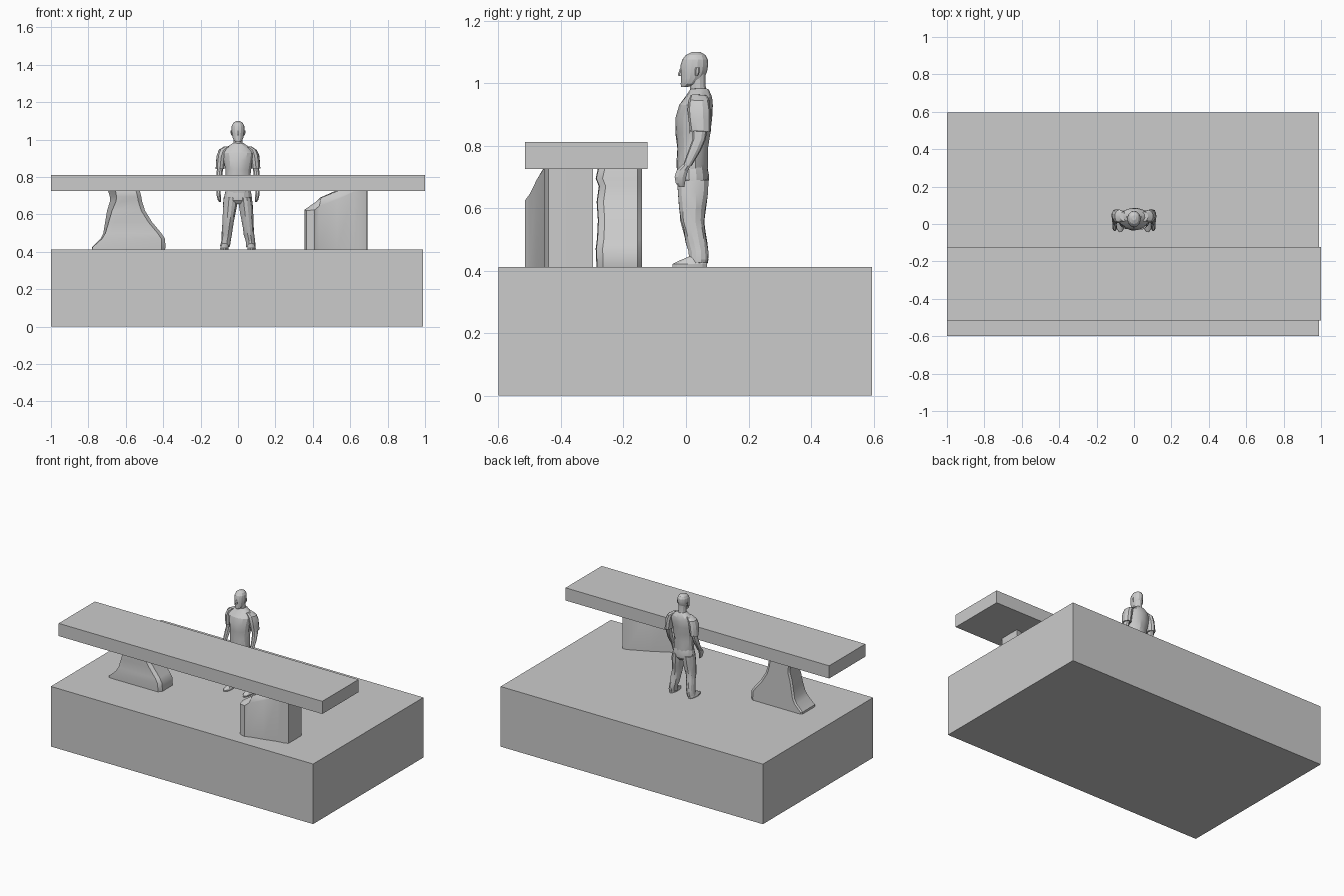
import bpy, bmesh, math, random
from mathutils import Vector

random.seed(4)


def mesh_object(name, bm, smooth_deg=None):
    bmesh.ops.recalc_face_normals(bm, faces=bm.faces)
    me = bpy.data.meshes.new(name)
    bm.to_mesh(me)
    bm.free()
    ob = bpy.data.objects.new(name, me)
    bpy.context.collection.objects.link(ob)
    if smooth_deg:
        bpy.ops.object.select_all(action='DESELECT')
        ob.select_set(True)
        bpy.context.view_layer.objects.active = ob
        bpy.ops.object.shade_smooth_by_angle(angle=math.radians(smooth_deg))
    return ob


def box(name, lo, hi):
    bm = bmesh.new()
    bmesh.ops.create_cube(bm, size=1)
    for v in bm.verts:
        v.co = Vector([lo[i] + (v.co[i] + 0.5) * (hi[i] - lo[i]) for i in range(3)])
    return mesh_object(name, bm)


def skin(name, loops, smooth_deg=None):
    """Bridge matching closed loops and cap both ends."""
    bm = bmesh.new()
    rows = [[bm.verts.new(p) for p in loop] for loop in loops]
    n = len(rows[0])
    for a, b in zip(rows, rows[1:]):
        for i in range(n):
            j = (i + 1) % n
            bm.faces.new((a[i], a[j], b[j], b[i]))
    bm.faces.new(rows[0])
    bm.faces.new(rows[-1])
    return mesh_object(name, bm, smooth_deg)


def body_part(name, rings, sides=12, mirror=1, fold=0.0):
    """Loft ellipses given as (cx, cy, z, rx, ry); fold roughens cloth."""
    loops = []
    for cx, cy, z, rx, ry in rings:
        loop = []
        for i in range(sides):
            a = 2 * math.pi * (i + 0.5) / sides
            k = 1 + random.uniform(-fold, fold)
            loop.append((mirror * (cx + rx * k * math.cos(a)), cy + ry * k * math.sin(a),
                         z + random.uniform(-fold, fold) * 0.03))
        loops.append(loop)
    return skin(name, loops, 20)


# Base block and long slab
box("base_block", (-1, -0.6, 0), (0.99, 0.595, 0.412))
box("slab_top", (-1, -0.515, 0.725), (1, -0.123, 0.812))

# Left pedestal: flared foot, rows are (z, left x, right x, front y)
flare = [(0.412, -0.78, -0.39, -0.285), (0.425, -0.78, -0.388, -0.285), (0.47, -0.735, -0.39, -0.287),
         (0.50, -0.72, -0.41, -0.283), (0.56, -0.71, -0.46, -0.28), (0.62, -0.70, -0.497, -0.284),
         (0.67, -0.685, -0.513, -0.277), (0.695, -0.685, -0.517, -0.287), (0.726, -0.695, -0.525, -0.28)]
loops = []
for z, l, r, f in flare:
    t = (z - 0.412) / 0.314
    fl = l + 0.04 * t
    loops.append([(fl, f, z), (fl + 0.03, f - 0.002, z), (r - 0.02, f, z), (r, f + 0.02, z),
                  (r, -0.155, z), (r - 0.02, -0.14, z), (l + 0.01, -0.14, z), (l, -0.15, z)])
skin("left_pedestal", loops, 35)

# Right pedestal: upright block with a chipped front-left shoulder
plan = [(0.355, -0.455), (0.365, -0.50), (0.41, -0.515), (0.435, -0.50), (0.53, -0.48), (0.62, -0.455),
        (0.655, -0.452), (0.69, -0.44), (0.692, -0.36), (0.69, -0.297), (0.66, -0.30), (0.52, -0.365), (0.42, -0.42)]
shoulder = [0.625, 0.62, 0.625, 0.645, 0.68, 0.724, 0.724, 0.724, 0.724, 0.724, 0.724, 0.715, 0.66]
bottom = [(x, y, 0.412) for x, y in plan]
rim = [(x, y, z) for (x, y), z in zip(plan, shoulder)]
chip = [(max(x, 0.42 + 0.3 * (x - 0.355)), max(y, -0.478), max(z, min(0.69, z + 0.045)))
        for x, y, z in rim]
crown = [(max(x, 0.52 + 0.2 * (x - 0.355)), max(y, -0.457), 0.726) for x, y in plan]
skin("right_pedestal", [bottom, rim, chip, crown], 30)

# Standing figure: torso in a loose shirt
body_part("shirt", [
    (0, 0.02, 0.715, 0.066, 0.048), (0, 0.02, 0.74, 0.070, 0.050), (0, 0.022, 0.79, 0.066, 0.050),
    (0, 0.022, 0.84, 0.070, 0.055), (0, 0.025, 0.89, 0.078, 0.058), (0, 0.032, 0.93, 0.084, 0.053),
    (0, 0.040, 0.955, 0.070, 0.043), (0, 0.043, 0.975, 0.038, 0.033), (0, 0.042, 0.982, 0.028, 0.028)],
    16, fold=0.04)
body_part("neck", [(0, 0.042, 0.96, 0.027, 0.028), (0, 0.038, 0.99, 0.025, 0.026),
                   (0, 0.036, 1.03, 0.026, 0.028)])
body_part("trouser_seat", [
    (0, 0.024, 0.655, 0.05, 0.035), (0, 0.022, 0.675, 0.076, 0.050), (0, 0.022, 0.70, 0.074, 0.052),
    (0, 0.02, 0.735, 0.066, 0.047)], 14, fold=0.03)

# Head, nose and ears
body_part("head", [
    (0, -0.004, 0.988, 0.014, 0.012), (0, 0.010, 0.997, 0.024, 0.027), (0, 0.020, 1.015, 0.031, 0.036),
    (0, 0.025, 1.035, 0.034, 0.042), (0, 0.027, 1.058, 0.036, 0.044), (0, 0.029, 1.075, 0.034, 0.041),
    (0, 0.031, 1.090, 0.026, 0.031), (0, 0.033, 1.099, 0.011, 0.014)], 14)
body_part("nose", [(0, -0.014, 1.022, 0.007, 0.010), (0, -0.016, 1.028, 0.007, 0.010),
                   (0, -0.012, 1.048, 0.004, 0.007)], 6)

for side, m in (("left", -1), ("right", 1)):
    body_part(side + "_ear", [(0.033, 0.034, 1.022, 0.003, 0.004), (0.036, 0.036, 1.035, 0.004, 0.008),
                              (0.037, 0.037, 1.050, 0.003, 0.007)], 6, m)
    # Arms: short sleeve, bare arm, hand
    body_part(side + "_sleeve", [
        (0.055, 0.040, 0.962, 0.020, 0.026), (0.078, 0.042, 0.945, 0.025, 0.034),
        (0.088, 0.042, 0.915, 0.026, 0.038), (0.093, 0.044, 0.88, 0.025, 0.036),
        (0.096, 0.046, 0.845, 0.024, 0.033)], 10, m, 0.05)
    body_part(side + "_arm", [
        (0.094, 0.046, 0.86, 0.018, 0.024), (0.099, 0.042, 0.82, 0.017, 0.021),
        (0.102, 0.028, 0.785, 0.016, 0.020), (0.104, 0.004, 0.735, 0.012, 0.014)], 10, m)
    body_part(side + "_hand", [
        (0.104, 0.004, 0.74, 0.011, 0.014), (0.104, -0.012, 0.72, 0.012, 0.020),
        (0.103, -0.018, 0.70, 0.012, 0.020), (0.100, -0.018, 0.68, 0.010, 0.016),
        (0.096, -0.014, 0.667, 0.006, 0.009)], 8, m)
    # Trouser leg with cloth folds
    body_part(side + "_leg", [
        (0.038, 0.022, 0.69, 0.038, 0.050), (0.042, 0.020, 0.65, 0.038, 0.049),
        (0.047, 0.020, 0.60, 0.034, 0.043), (0.052, 0.020, 0.56, 0.031, 0.038),
        (0.056, 0.026, 0.53, 0.029, 0.035), (0.060, 0.034, 0.49, 0.029, 0.035),
        (0.065, 0.040, 0.46, 0.026, 0.031), (0.068, 0.040, 0.435, 0.027, 0.031),
        (0.069, 0.040, 0.425, 0.025, 0.029)], 12, m, 0.07)
    # Shoe, toe turned slightly outward
    body_part(side + "_shoe", [
        (0.073, 0.012, 0.412, 0.022, 0.057), (0.073, 0.012, 0.421, 0.023, 0.057),
        (0.071, 0.022, 0.433, 0.020, 0.042), (0.069, 0.036, 0.446, 0.016, 0.024)], 12, m)
